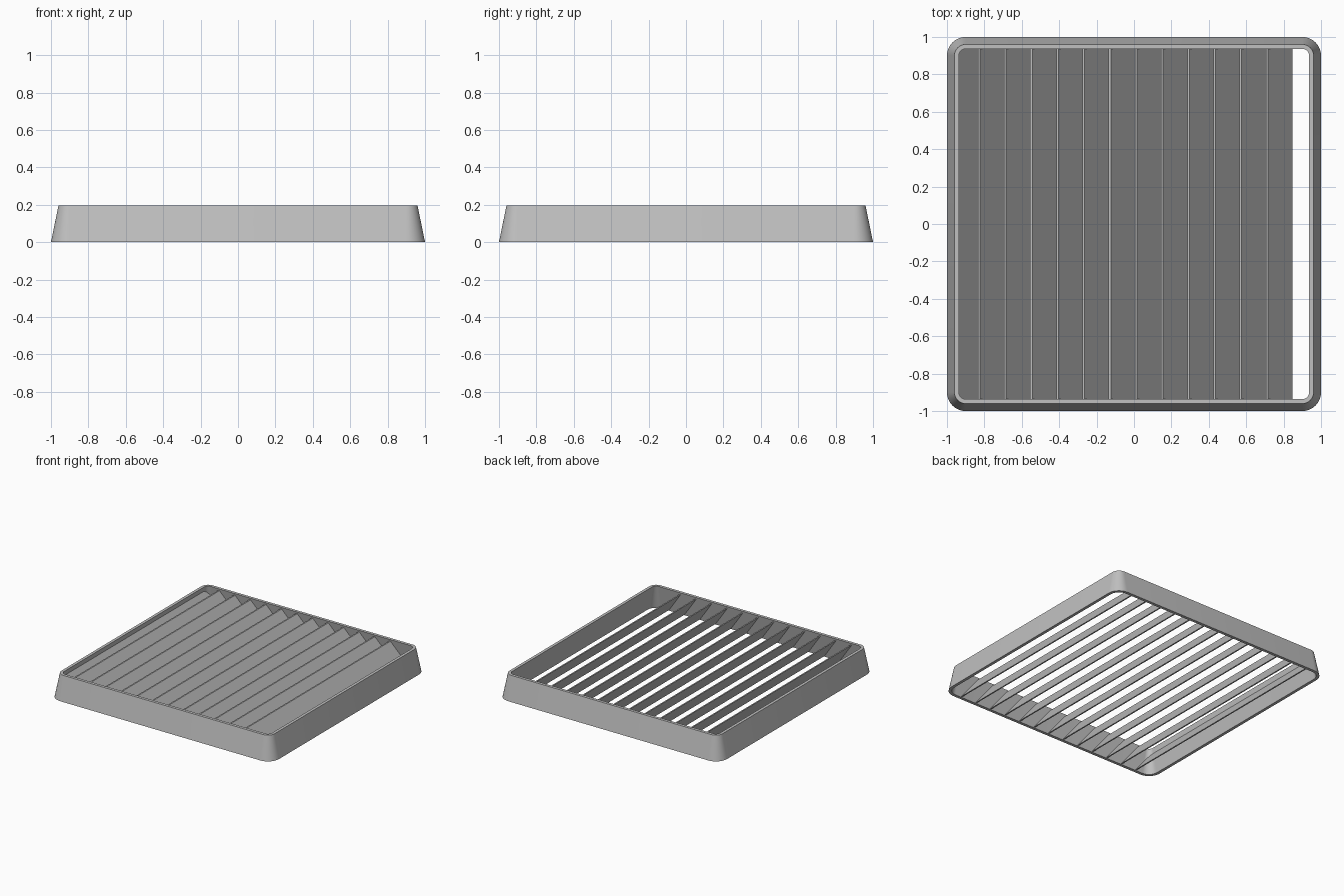
import bpy, bmesh, math

cube = bpy.data.objects.get("Cube")
if cube:
    bpy.data.objects.remove(cube, do_unlink=True)

HEIGHT, TAPER, WALL = 0.195, 0.04, 0.024
CENTRE, RADIUS = 0.9, 0.1          # corner centre and outer radius at the base
SLATS, PITCH = 13, 0.14

grey = bpy.data.materials.new("grey plastic")
grey.use_nodes = True
colour = (0.53, 0.53, 0.53, 1)
grey.diffuse_color = colour
grey.node_tree.nodes["Principled BSDF"].inputs["Base Color"].default_value = colour


def make_object(name, bm):
    bmesh.ops.recalc_face_normals(bm, faces=bm.faces)
    mesh = bpy.data.meshes.new(name)
    bm.to_mesh(mesh)
    bm.free()
    mesh.materials.append(grey)
    obj = bpy.data.objects.new(name, mesh)
    bpy.context.collection.objects.link(obj)
    return obj


def activate(obj):
    bpy.ops.object.select_all(action='DESELECT')
    obj.select_set(True)
    bpy.context.view_layer.objects.active = obj


def ring(bm, radius, z, steps=10):
    """Rounded square loop."""
    verts = []
    for corner in range(4):
        mid = math.pi / 4 + corner * math.pi / 2
        cx = math.copysign(CENTRE, math.cos(mid))
        cy = math.copysign(CENTRE, math.sin(mid))
        for i in range(steps + 1):
            a = (corner + i / steps) * math.pi / 2
            verts.append(bm.verts.new((cx + radius * math.cos(a), cy + radius * math.sin(a), z)))
    return verts


def bridge(bm, a, b):
    for i in range(len(a)):
        j = (i + 1) % len(a)
        bm.faces.new((a[i], a[j], b[j], b[i]))


# Tapered frame with rounded corners, open at top and bottom
bm = bmesh.new()
loops = [ring(bm, r, z) for r, z in (
    (RADIUS, 0), (RADIUS - TAPER, HEIGHT),
    (RADIUS - TAPER - WALL, HEIGHT), (RADIUS - WALL, 0))]
for i in range(4):
    bridge(bm, loops[i], loops[(i + 1) % 4])
frame = make_object("frame", bm)
activate(frame)
bpy.ops.object.shade_smooth_by_angle(angle=math.radians(35))

# Helper volume that trims the slats inside the frame walls
bm = bmesh.new()
base = ring(bm, RADIUS - WALL / 2, 0)
top = ring(bm, RADIUS - TAPER - WALL / 2, HEIGHT)
bridge(bm, base, top)
bm.faces.new(base)
bm.faces.new(top)
trim = make_object("trim_helper", bm)
trim.hide_render = True

# Slanted slats, high on the right-hand side and low on the left
bm = bmesh.new()
for n in range(SLATS):
    x = -0.975 + n * PITCH
    profile = ((x, 0.18), (x + 0.011, 0.18), (x + 0.142, 0.005), (x + 0.131, 0.005))
    ends = [[bm.verts.new((px, y, pz)) for px, pz in profile] for y in (-1, 1)]
    bridge(bm, ends[0], ends[1])
    for end in ends:
        bm.faces.new(end)
slats = make_object("slats", bm)
cut = slats.modifiers.new("trim", 'BOOLEAN')
cut.operation = 'INTERSECT'
cut.solver = 'EXACT'
cut.object = trim
activate(slats)
bpy.ops.object.modifier_apply(modifier=cut.name)
bpy.data.objects.remove(trim, do_unlink=True)
